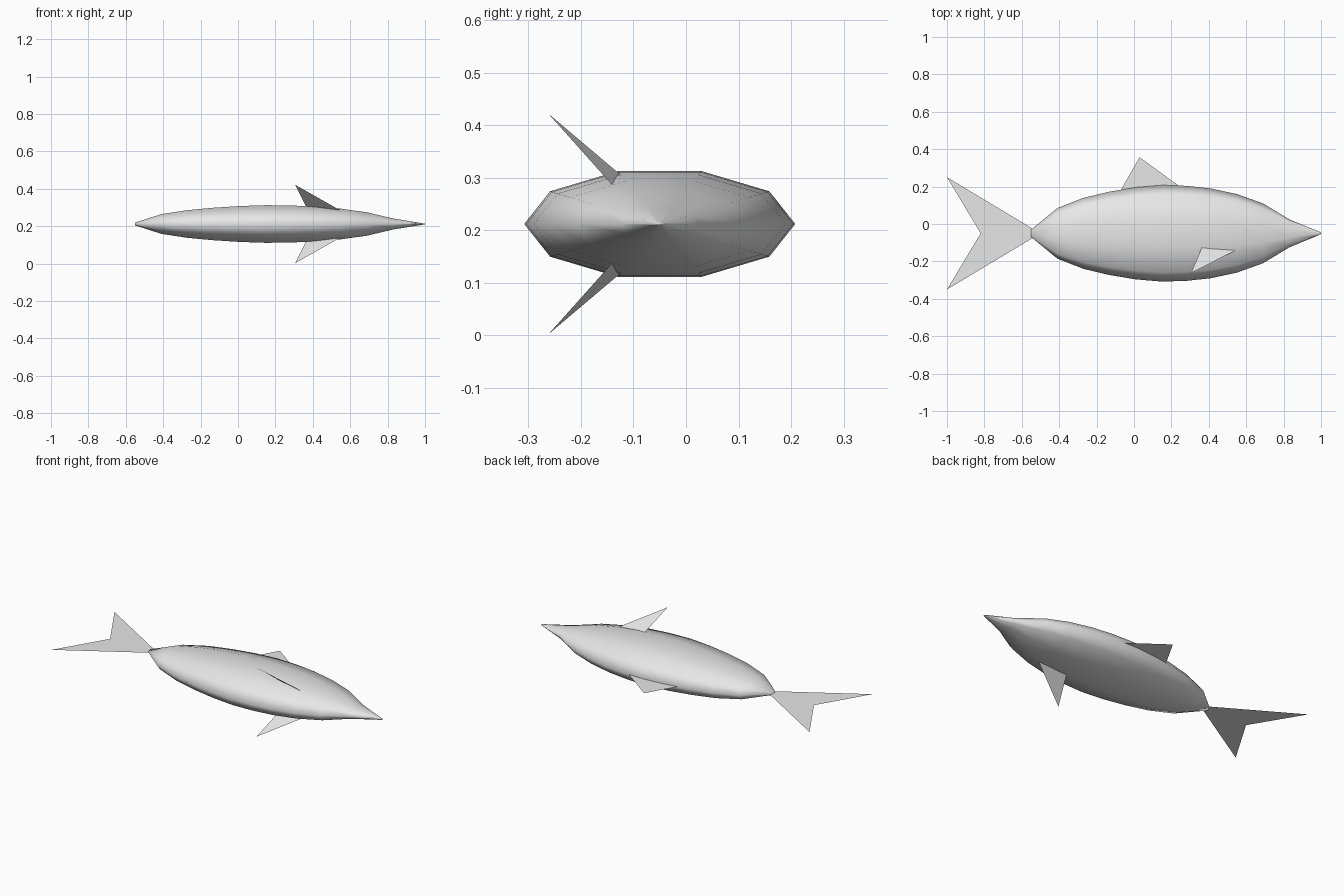
import bpy, bmesh, math
from mathutils import Vector

cube = bpy.data.objects.get("Cube")
if cube:
    bpy.data.objects.remove(cube, do_unlink=True)

MID = Vector((0, -0.05, 0.212))   # body axis; every part is placed relative to it
SIDES = 10

grey = bpy.data.materials.new("pale_grey")
grey.use_nodes = True
grey.diffuse_color = (0.8, 0.8, 0.8, 1)
grey.node_tree.nodes["Principled BSDF"].inputs["Base Color"].default_value = (0.8, 0.8, 0.8, 1)


def add_object(name, bm):
    mesh = bpy.data.meshes.new(name)
    bm.to_mesh(mesh)
    bm.free()
    mesh.materials.append(grey)
    obj = bpy.data.objects.new(name, mesh)
    obj.location = MID
    bpy.context.collection.objects.link(obj)
    return obj


def fin(name, points):
    """Paper-thin flat fin."""
    bm = bmesh.new()
    bm.faces.new([bm.verts.new(p) for p in points])
    return add_object(name, bm)


# Body: flattened ten-sided rings lofted from tail to nose
profile = [(-0.55, 0.02), (-0.41, 0.135), (-0.27, 0.19), (-0.13, 0.223),
           (0.01, 0.246), (0.15, 0.258), (0.28, 0.254), (0.41, 0.24),
           (0.55, 0.21), (0.69, 0.16), (0.83, 0.075), (0.99, 0.009), (1.0, 0.003)]
bm = bmesh.new()
rings = []
for x, r in profile:
    ring = []
    for i in range(SIDES):
        a = math.tau * i / SIDES
        ring.append(bm.verts.new((x, r * math.cos(a), 0.41 * r * math.sin(a))))
    rings.append(ring)
for a, b in zip(rings, rings[1:]):
    for i in range(SIDES):
        j = (i + 1) % SIDES
        bm.faces.new((a[i], a[j], b[j], b[i]))
bm.faces.new(rings[0])
bm.faces.new(rings[-1])
bmesh.ops.recalc_face_normals(bm, faces=bm.faces)
for face in bm.faces:
    face.smooth = True
add_object("body", bm)

# Forked tail and back fin lie in the body's middle plane
fin("tail_fin", [(-0.5, 0, 0), (-1, 0.3, 0), (-0.82, 0, 0), (-1, -0.3, 0)])
fin("back_fin", [(-0.1, 0.18, 0), (0.3, 0.21, 0), (0.03, 0.407, 0)])

# Pair of side fins, roots sunk slightly into the body
tip = Vector((0.305, -0.212, 0.21))
roots = [Vector((0.36, -0.082, 0.1)), Vector((0.54, -0.093, 0.077))]
side = fin("side_fins", [tip] + [tip.lerp(p, 1.06) for p in roots])
mirror = side.modifiers.new("other_side", 'MIRROR')
mirror.use_axis = (False, False, True)
mirror.use_mirror_merge = False
